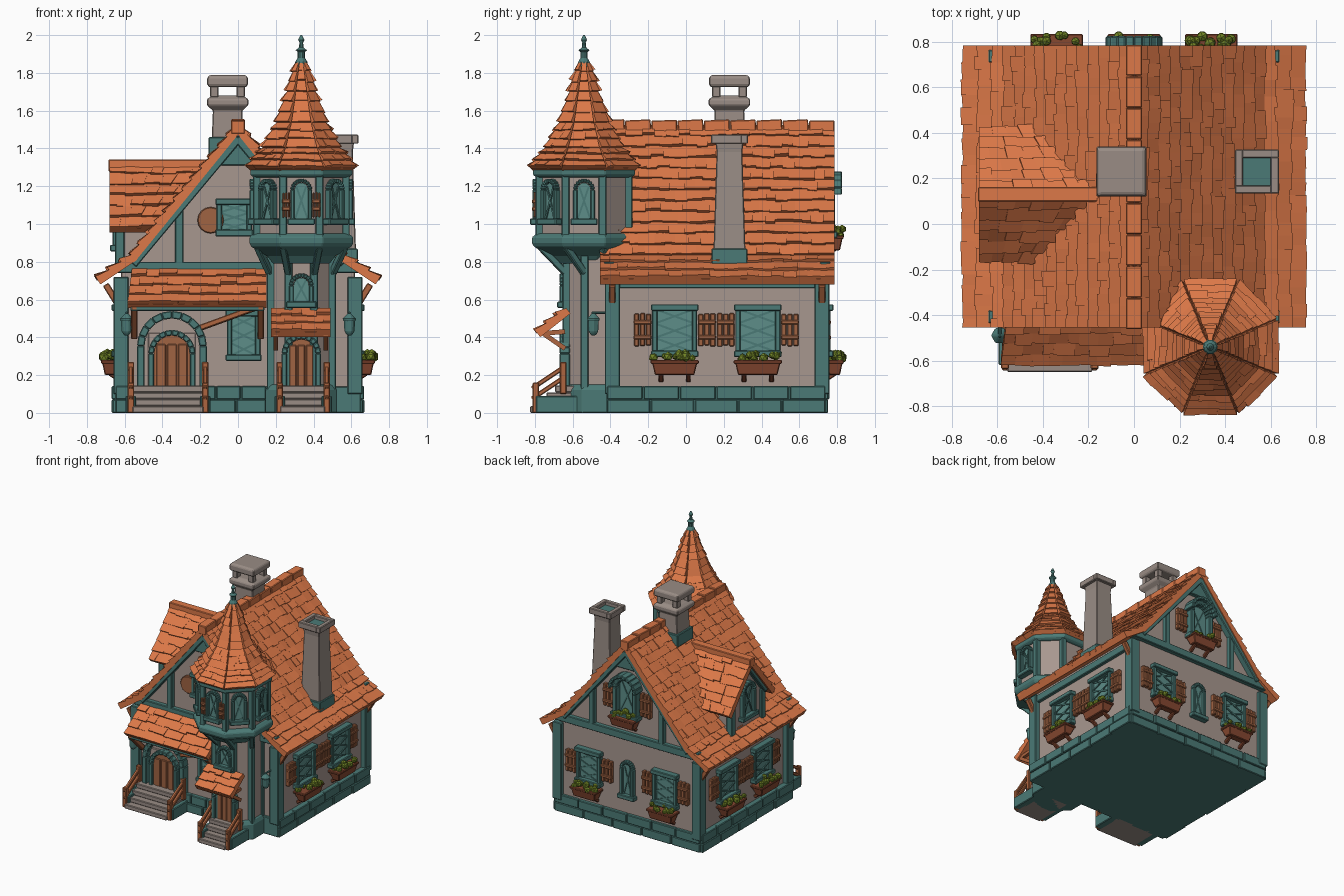
import bpy, bmesh, math, random
from mathutils import Matrix, Vector as V

if "Cube" in bpy.data.objects:
    bpy.data.objects.remove(bpy.data.objects["Cube"])
random.seed(4)
R = random.uniform
COL = {"roof orange": (0.72, 0.19, 0.065), "timber teal": (0.07, 0.195, 0.18), "glass teal": (0.11, 0.27, 0.25),
       "plaster": (0.39, 0.31, 0.275), "stone": (0.32, 0.265, 0.235), "shutter brown": (0.35, 0.125, 0.055),
       "rail wood": (0.42, 0.13, 0.05), "planter brown": (0.24, 0.065, 0.03), "leaf green": (0.17, 0.24, 0.02)}
MAT = {}
for k, c in COL.items():
    MAT[k] = bpy.data.materials.new(k)
    MAT[k].diffuse_color = (*c, 1)
T, P, S = "timber teal", "plaster", "stone"
I = Matrix()
parts = {}

def solid(name, mat, verts, faces, M=I):
    bm = parts.setdefault(name, (bmesh.new(), mat))[0]
    vs = [bm.verts.new(M @ V(v)) for v in verts]
    for f in faces:
        bm.faces.new([vs[i] for i in f])

def loft(name, mat, rings, M=I):
    n = len(rings[0])
    faces = [tuple(range(n)), tuple(range(len(rings) * n - n, len(rings) * n))]
    for k in range(len(rings) - 1):
        faces += [(k*n+i, k*n+(i+1) % n, k*n+n+(i+1) % n, k*n+n+i) for i in range(n)]
    solid(name, mat, [v for r in rings for v in r], faces, M)

def prism(name, mat, pts, y0, y1, M=I):
    loft(name, mat, [[(x, y, z) for x, z in pts] for y in (y0, y1)], M)

def box(name, mat, x0, x1, y0, y1, z0, z1, M=I):
    prism(name, mat, [(x0, z0), (x1, z0), (x1, z1), (x0, z1)], y0, y1, M)

def bar(name, mat, p, q, t, M=I):
    p, q = V(p), V(q)
    h = (q - p).length / 2
    B = M @ Matrix.Translation((p + q) / 2) @ (q - p).to_track_quat('Z', 'Y').to_matrix().to_4x4()
    box(name, mat, -t/2, t/2, -t/2, t/2, -h, h, B)

def turned(name, mat, cx, cy, n, prof):  # n-sided column, profile of (apothem, z)
    k = 1 / math.cos(math.pi / n)
    loft(name, mat, [[(cx + r*k*math.sin((i+.5)*2*math.pi/n), cy - r*k*math.cos((i+.5)*2*math.pi/n), z)
                      for i in range(n)] for r, z in prof])

def wall(x, y, deg, z=0):  # local frame on a wall, outward is local -y
    return Matrix.Translation((x, y, z)) @ Matrix.Rotation(math.radians(deg), 4, 'Z')

def shingles(name, a0, a1, b0, b1, rows, w):  # a = eave edge, b = top edge
    a0, a1, b0, b1 = map(V, (a0, a1, b0, b1))
    n = (a1 - a0).cross(b0 - a0).normalized()
    n = n if n.z > 0 else -n
    O = "roof orange"
    loft(name, O, [[p - n*.03 for p in (a0, a1, b1, b0)], [p + n*.004 for p in (a0, a1, b1, b0)]])
    for i in range(rows):
        t0, t1 = i / rows, min(1, (i + 1.25) / rows)
        cols = max(1, round((a1.lerp(b1, t0) - a0.lerp(b0, t0)).length / w))
        cuts = [0] + [(j + (.25 if i % 2 else -.25) + R(-.2, .2)) / cols for j in range(1, cols)] + [1]
        for c0, c1 in zip(cuts, cuts[1:]):
            h, d = R(.016, .03), R(-.12, .1) / rows if i else R(0, .03) / rows
            at = lambda c, t: a0.lerp(a1, c).lerp(b0.lerp(b1, c), t)
            q = [at(c0, t0 + d), at(c1, t0 + d + R(-.06, .06)/rows), at(c1, t1), at(c0, t1)]
            loft(name, O, [[p - n*.004 for p in q], [q[0]+n*h, q[1]+n*(h+R(-.005, .005)), q[2]+n*.006, q[3]+n*.006]])

def arch(w, z0, h, n=10):
    r = w / 2
    return [(-r, z0)] + [(-r*math.cos(math.pi*i/n), z0+h-r+r*math.sin(math.pi*i/n)) for i in range(n+1)] + [(r, z0)]

def arched(name, M, w, z0, h, fill, t=.03, depth=.035):  # arched door or window with frame
    o, i = arch(w, z0, h), arch(w - 2*t, z0, h - t)
    for k in range(len(o) - 1):
        prism(name + "_frame", T, [o[k], o[k+1], i[k+1], i[k]], -depth, .02, M)
    prism(name + "_panel", fill, i, -.012, .02, M)
    r = w/2 - t
    if fill == "glass teal":
        box(name + "_frame", T, -w/2-.015, w/2+.015, -depth-.012, .02, z0-.025, z0+.01, M)
        for s in (-1, 1):
            bar(name + "_lattice", T, (-r*s, -.014, z0), (r*s*.7, -.014, z0+h*.8), .01, M)
    else:
        for k in (-1, 0, 1):
            box(name + "_boards", fill, k*r*.6-r*.27, k*r*.6+r*.27, -.02, 0, z0, z0+h-r*.8, M)

def flowers(M, w, z):  # window box with brackets and leaves
    loft("flower_boxes", "planter brown", [[(-w*.43, -.03, z), (w*.43, -.03, z), (w*.43, -.085, z), (-w*.43, -.085, z)],
         [(-w/2, 0, z+.07), (w/2, 0, z+.07), (w/2, -.1, z+.07), (-w/2, -.1, z+.07)]], M)
    box("flower_boxes", "planter brown", -w*.53, w*.53, -.105, 0, z+.06, z+.08, M)
    for s in (-1, 1):
        bar("flower_boxes", "planter brown", (s*w*.3, 0, z-.03), (s*w*.3, -.06, z+.01), .025, M)
    bm = parts.setdefault("flower_leaves", (bmesh.new(), "leaf green"))[0]
    for k in range(14):
        L = Matrix.Translation((R(-.46, .46)*w, R(-.1, -.03), z + R(.08, .115)))
        bmesh.ops.create_icosphere(bm, subdivisions=1, radius=R(.018, .028), matrix=M @ L)

def shutter(M, x, z0, z1, w=.095):
    for k in range(3):
        box("shutters", "shutter brown", x-w/2+k*w/3+.002, x-w/2+(k+1)*w/3-.002, -.03, .01, z0+R(0, .008), z1-R(0, .008), M)
    for z in (z0+.05, z1-.05):
        box("shutters", "shutter brown", x-w/2, x+w/2, -.037, 0, z-.012, z+.012, M)

def window(M, w, z0, z1, sides=(-1, 1), planter=True):
    a = w/2
    box("window_glass", "glass teal", -a, a, -.012, .01, z0, z1, M)
    for s in (-1, 1):
        box("window_frames", T, s*a-.014, s*a+.014, -.035, .01, z0, z1, M)
        shutter(M, s*(a+.065), z0+.03, z1-.02) if s in sides else None
        for k in (0, 1, 2):
            zz = z0 + (z1-z0)*k/3
            bar("window_lattice", T, (-a*s, -.014, zz), (a*s, -.014, zz+(z1-z0)/3), .011, M)
    box("window_frames", T, -a-.02, a+.02, -.05, .01, z1-.01, z1+.025, M)
    box("window_frames", T, -a-.02, a+.02, -.05, .01, z0-.025, z0+.01, M)
    if planter:
        flowers(M, w*1.15, z0-.12)

# main house: base, walls, timber frame
box("foundation", T, -.65, .65, -.42, .74, 0, .14)
for x, y, d, L in ((0, .74, 180, 1.3), (.65, .16, 90, 1.16), (-.65, .16, -90, 1.16), (-.25, -.42, 0, .8)):
    for row in (0, 1):
        n = 6 if row else 5
        for k in range(n):
            box("foundation_blocks", T, -L/2+L*k/n+.003, -L/2+L*(k+1)/n-.003, -R(.008, .02), .02, row*.072, row*.072+.07, wall(x, y, d))
prism("house_walls", P, [(-.62, .1), (.62, .1), (.62, .75), (.53, .83), (0, 1.48), (-.53, .83), (-.62, .75)], -.4, .73)
for x in (-.62, .62):
    box("side_beams", T, x-.025, x+.025, -.4, .74, .66, .72)
    for y in (-.39, .72):
        box("corner_posts", T, x-.04, x+.04, y-.04, y+.04, .1, .72)
        bar("eave_braces", "rail wood", (x, y, .55), (x*1.13, y, .68), .035)
for M in (wall(0, -.4, 0), wall(0, .73, 180)):
    box("gable_timber", T, -.64, .64, -.035, .02, .74, .8, M)
    prism("gable_timber", T, [(-.13, 1.31), (.13, 1.31), (0, 1.47)], -.03, .02, M)
    for s in (-1, 1):
        bar("gable_timber", T, (s*.56, -.02, .79), (0, -.02, 1.46), .055, M)
        bar("gable_timber", T, (s*.31, -.012, .78), (s*.31, -.012, 1.08), .045, M)

# main roof with flared eaves
for s in (-1, 1):
    shingles("main_roof", (s*.745, -.455, .705), (s*.745, .785, .705), (s*.55, -.455, .835), (s*.55, .785, .835), 3, .065)
    shingles("main_roof", (s*.56, -.455, .83), (s*.56, .785, .83), (0, -.455, 1.52), (0, .785, 1.52), 12, .065)
for k in range(9):
    bar("ridge_caps", "roof orange", (0, -.46+k*.139, 1.512), (0, -.46+k*.139+.135, 1.512+R(0, .008)), .072)

# left dormer
prism("dormer_walls", P, [(-.2, .76), (.2, .76), (.2, 1.03), (0, 1.28), (-.2, 1.03)], 0, .4, wall(-.63, .13, -90))
D = wall(-.63, .13, -90)
for s in (-1, 1):
    shingles("dormer_roof", (-.68, .13+s*.285, .975), (-.43, .13+s*.285, .975), (-.68, .13, 1.32), (-.16, .13, 1.32), 6, .07)
    box("dormer_timber", T, s*.19-.025, s*.19+.025, -.02, .03, .78, 1.02, D)
    bar("dormer_timber", T, (s*.22, -.01, 1.0), (0, -.01, 1.27), .045, D)
bar("dormer_ridge", "roof orange", (-.685, .13, 1.31), (-.15, .13, 1.31), .065)
arched("dormer_window", D, .17, .88, .27, "glass teal")

# chimneys
turned("chimney_main", S, -.055, .23, 4, [(.09, 1.3), (.078, 1.6), (.1, 1.62), (.11, 1.63), (.11, 1.66), (.08, 1.68)])
turned("chimney_main_cap", S, -.055, .23, 4, [(.1, 1.725), (.108, 1.74), (.108, 1.775), (.095, 1.788)])
for a in (-.07, .07):
    for b in (-.07, .07):
        turned("chimney_main_cap", S, -.055+a, .23+b, 4, [(.022, 1.67), (.022, 1.74)])
turned("chimney_flashing", T, -.055, .23, 4, [(.1, 1.36), (.1, 1.46)])
turned("chimney_side", S, .54, .23, 4, [(.088, .75), (.08, 1.0), (.068, 1.38), (.075, 1.44)])
turned("chimney_flashing", T, .54, .23, 4, [(.095, .75), (.095, .87)])
box("chimney_flue", T, .475, .605, .165, .295, 1.435, 1.445)
for k in range(4):
    box("chimney_side_rim", S, -.097, .065, -.097, -.06, 1.425, 1.473, wall(.54, .23, 90*k))

# corner tower
cx, cy = .335, -.54
turned("tower_lower_walls", P, cx, -.47, 8, [(.165, .1), (.165, .9)])
turned("tower_base", T, cx, -.47, 8, [(.19, 0), (.19, .12), (.175, .15)])
turned("tower_corbel", T, cx, cy, 8, [(.15, .79), (.18, .83), (.265, .88), (.275, .9), (.275, .93), (.25, .95)])
turned("tower_upper_walls", P, cx, cy, 8, [(.238, .93), (.238, 1.28)])
turned("tower_top_ring", T, cx, cy, 8, [(.25, 1.245), (.27, 1.26), (.27, 1.3)])
for k in range(8):
    a = math.radians(45*k + 22.5)
    u = V((math.sin(a), -math.cos(a), 0))
    c, lo = V((cx, cy, 0)), V((cx, -.47, 0))
    bar("tower_posts", T, c + u*.255 + V((0, 0, .93)), c + u*.255 + V((0, 0, 1.27)), .042)
    bar("tower_posts", T, lo + u*.175 + V((0, 0, .1)), lo + u*.175 + V((0, 0, .85)), .042)
    bar("tower_brackets", T, lo + u*.18 + V((0, 0, .74)), c + u*.25 + V((0, 0, .88)), .035)
    b = math.radians(45*k)
    if k in (0, 1, 2, 6, 7):
        W = wall(cx + .238*math.sin(b), cy - .238*math.cos(b), 45*k)
        arched("tower_window", W, .115, 1.02, .22, "glass teal", .022)
        if k == 0:
            shutter(W, -.08, 1.03, 1.17, .045)
            shutter(W, .08, 1.03, 1.17, .045)
    v = V((math.sin(a + math.pi/4), -math.cos(a + math.pi/4), 0))
    prof = [(.305, 1.295, 3), (.215, 1.4, 3), (.135, 1.535, 3), (.075, 1.7, 3), (.022, 1.86, 0)]
    for (r0, z0, n), (r1, z1, _) in zip(prof, prof[1:]):
        shingles("tower_roof", c+u*r0+V((0, 0, z0)), c+v*r0+V((0, 0, z0)), c+u*r1+V((0, 0, z1)), c+v*r1+V((0, 0, z1)), n, .075)
turned("finial", T, cx, cy, 10, [(.035, 1.83), (.03, 1.86), (.018, 1.88), (.018, 1.91), (.028, 1.92), (.012, 1.935),
                                 (.009, 1.96), (.016, 1.975), (.004, 2.0)])
LW = wall(cx, -.635, 0)
arched("tower_small_window", LW, .13, .58, .16, "glass teal", .025)
arched("tower_door", LW, .21, .14, .28, "shutter brown", .03)

# tower door awning and front porch roof
shingles("door_awning", (.175, -.79, .425), (.49, -.79, .425), (.175, -.63, .55), (.49, -.63, .55), 3, .06)
shingles("porch_roof", (-.585, -.605, .575), (.15, -.605, .575), (-.56, -.42, .765), (.15, -.42, .765), 4, .075)
for x in (.2, .465):
    bar("awning_braces", "rail wood", (x, -.64, .34), (x, -.77, .43), .025)
    bar("awning_braces", "rail wood", (x, -.64, .43), (x, -.78, .42), .025)
for x in (-.55, .12):
    bar("porch_braces", "rail wood", (x, -.42, .4), (x, -.58, .56), .035)
    bar("porch_braces", T, (x, -.4, .56), (x, -.59, .56), .035)
bar("porch_braces", "rail wood", (-.2, -.44, .45), (.13, -.56, .57), .03)
box("porch_beam", T, -.57, .14, -.59, -.56, .54, .57)

# front doors, steps, rails
FD = wall(-.35, -.4, 0)
arched("front_door_surround", FD, .37, .1, .44, P, .04, .06)
arched("front_door", wall(-.35, -.425, 0), .25, .14, .3, "shutter brown", .03)
def steps(x, w, y0, y1, n=4):
    for k in range(n):
        box("stone_steps", S, x-w/2-R(0, .01), x+w/2+R(0, .01), y0+(y1-y0)*k/n, y1+.15, .145*k/n, .145*(k+1)/n)
    for s in (-1, 1):
        X = x + s*(w/2 + .012)
        box("step_sides", T, X-.028, X+.028, y0+.03, y1+.1, 0, .09)
        bar("step_rails", "rail wood", (X, y0+.03, 0), (X, y0+.03, .16), .035)
        bar("step_rails", "rail wood", (X, y1, .1), (X, y1, .27), .035)
        for dz in (0, .055):
            bar("step_rails", "rail wood", (X, y0+.01, .13-dz), (X, y1, .24-dz), .024)
steps(-.37, .37, -.65, -.45)
steps(.345, .225, -.825, -.65)

# windows on every side
window(wall(.03, -.4, 0), .15, .3, .52, (), False)
window(wall(-.02, -.4, 0), .16, .96, 1.11, (), False)
prism("round_shutter", "shutter brown", [(-.145+.07*math.cos(i*math.pi/8), 1.02+.07*math.sin(i*math.pi/8)) for i in range(16)], -.43, -.39)
for d in (90, -90):
    s = 1 if d > 0 else -1
    for y in (-.06, .38):
        window(wall(s*.62, y, d), .21, .32, .55)
B = wall(0, .73, 180)
for x in (-.34, .34):
    window(wall(x, .73, 180), .19, .32, .55)
arched("back_small_window", B, .12, .29, .28, "glass teal", .025)
arched("back_gable_window", B, .21, .95, .31, "glass teal", .035, .06)
o, i = arch(.25, 1.13, .15), arch(.2, 1.13, .125)
for k in range(1, len(o) - 2):
    prism("back_window_hood", T, [o[k], o[k+1], i[k+1], i[k]], -.095, .02, B)
flowers(B, .22, .86)
for s in (-1, 1):
    shutter(B, s*.165, .96, 1.15)

# wall lanterns beside the entrance
for x in (-.59, .59):
    bar("lanterns", T, (x, -.42, .53), (x, -.5, .53), .014)
    turned("lanterns", T, x, -.49, 6, [(.012, .41), (.025, .43), (.028, .49), (.036, .495), (.006, .53)])

# turn collected parts into objects
for name, (bm, mat) in parts.items():
    bmesh.ops.recalc_face_normals(bm, faces=bm.faces)
    me = bpy.data.meshes.new(name)
    bm.to_mesh(me)
    me.materials.append(MAT[mat])
    ob = bpy.data.objects.new(name, me)
    bpy.context.collection.objects.link(ob)
    if not any(k in name for k in ("roof", "awning", "glass", "lattice", "leaves", "panel", "finial")):
        b = ob.modifiers.new("soft_edges", 'BEVEL')
        b.width, b.segments, b.limit_method = .005, 1, 'ANGLE'

for m in bpy.data.materials:
    if m.users and not m.is_grease_pencil:
        m.use_nodes = True
        m.node_tree.nodes["Principled BSDF"].inputs["Base Color"].default_value = m.diffuse_color
